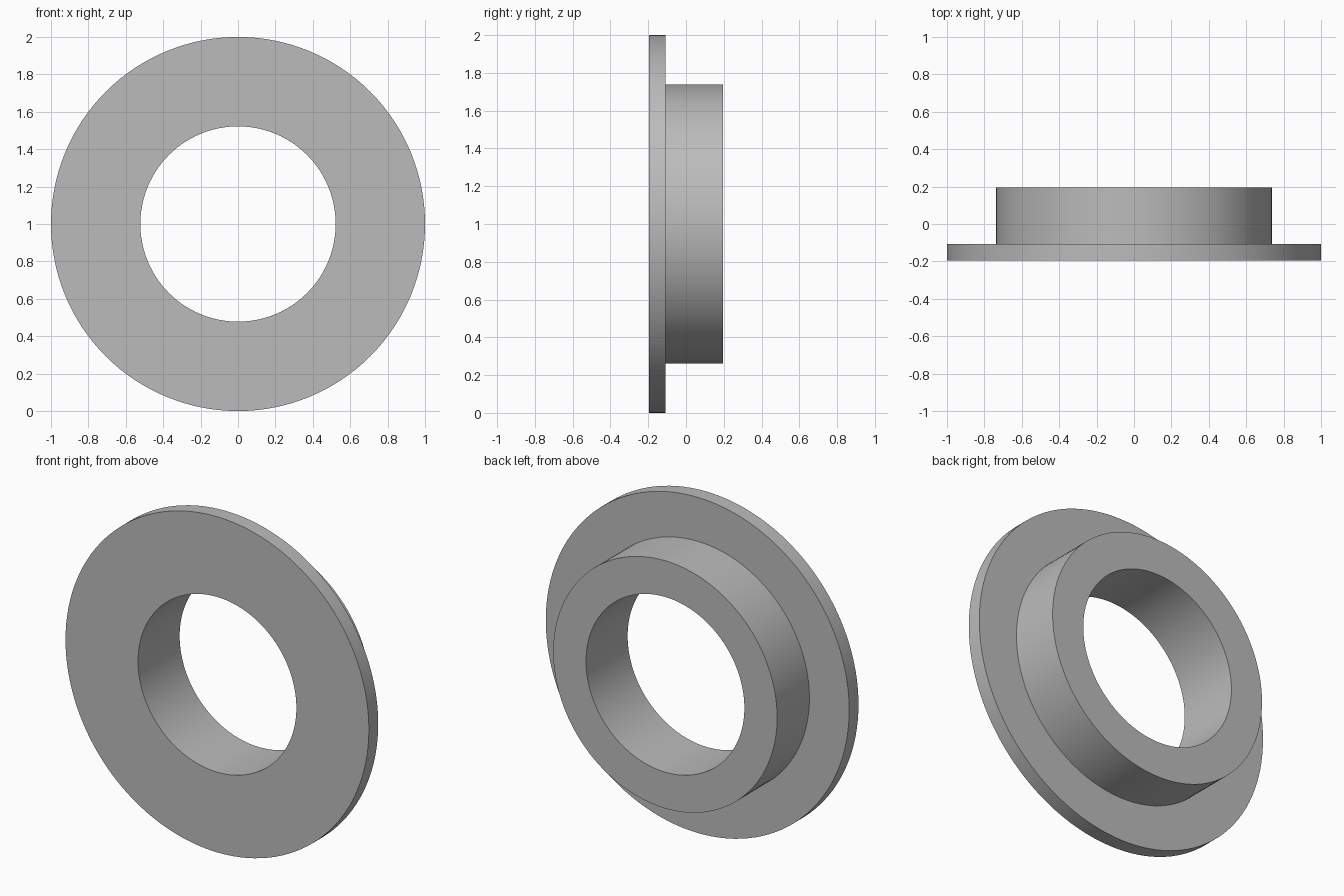
import bpy, bmesh
from math import cos, sin, tau

cube = bpy.data.objects.get("Cube")
if cube:
    bpy.data.objects.remove(cube, do_unlink=True)

OUTER, HUB, BORE = 1.0, 0.738, 0.522
FRONT, STEP, BACK = -0.196, -0.108, 0.196
SEGMENTS = 128

# Plain grey metal
grey = bpy.data.materials.new("grey_metal")
grey.use_nodes = True
color = (0.5, 0.5, 0.5, 1)
grey.diffuse_color = color
grey.node_tree.nodes["Principled BSDF"].inputs["Base Color"].default_value = color

# Flanged bushing: closed radius / depth profile turned around the y axis
profile = [(BORE, FRONT), (OUTER, FRONT), (OUTER, STEP),
           (HUB, STEP), (HUB, BACK), (BORE, BACK)]
bm = bmesh.new()
rings = []
for i in range(SEGMENTS):
    a = tau * i / SEGMENTS
    rings.append([bm.verts.new((r * cos(a), y, OUTER + r * sin(a))) for r, y in profile])
for i, ring in enumerate(rings):
    following = rings[(i + 1) % SEGMENTS]
    for j in range(len(profile)):
        k = (j + 1) % len(profile)
        bm.faces.new((ring[j], ring[k], following[k], following[j]))
bmesh.ops.recalc_face_normals(bm, faces=bm.faces)

mesh = bpy.data.meshes.new("flanged_bushing")
bm.to_mesh(mesh)
bm.free()
mesh.materials.append(grey)
bushing = bpy.data.objects.new("flanged_bushing", mesh)
bpy.context.collection.objects.link(bushing)

# Smooth round walls, crisp rims
bpy.ops.object.select_all(action="DESELECT")
bushing.select_set(True)
bpy.context.view_layer.objects.active = bushing
bpy.ops.object.shade_smooth_by_angle()
